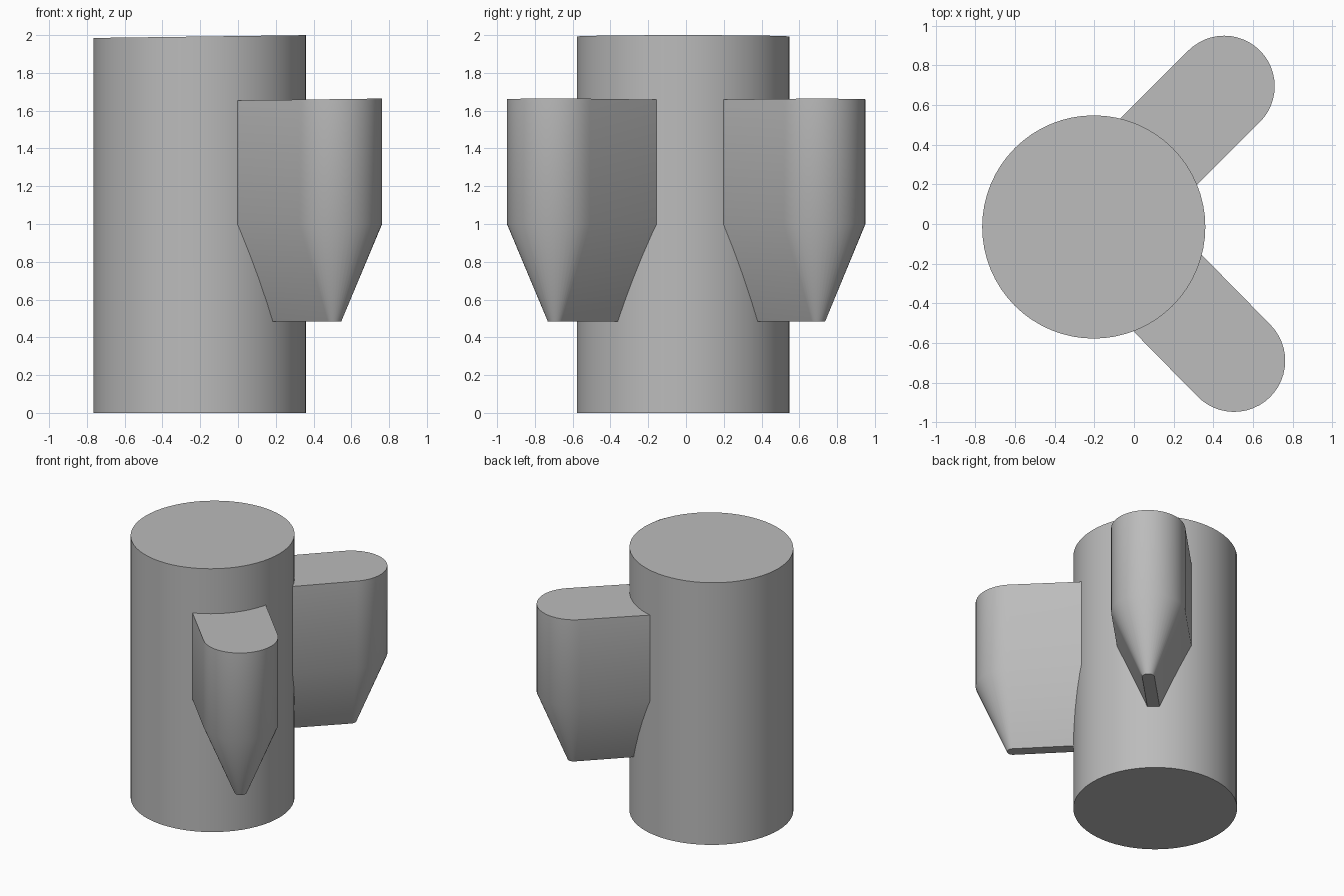
import bpy
import bmesh
import math
from mathutils import Vector

cube = bpy.data.objects.get("Cube")
if cube:
    bpy.data.objects.remove(cube, do_unlink=True)

grey = bpy.data.materials.new("plain grey")
grey.use_nodes = True
grey.diffuse_color = (0.5, 0.5, 0.5, 1)
grey.node_tree.nodes["Principled BSDF"].inputs["Base Color"].default_value = (0.5, 0.5, 0.5, 1)

CENTRE = Vector((-0.203, -0.015))
RADIUS = 0.563
TILT = 0.0133  # slight rise of the top faces towards +x


def loft(name, rings):
    """Skin a stack of matching closed rings and cap both ends."""
    bm = bmesh.new()
    loops = [[bm.verts.new(p) for p in ring] for ring in rings]
    for low, high in zip(loops, loops[1:]):
        for i in range(len(low)):
            j = (i + 1) % len(low)
            bm.faces.new((low[i], low[j], high[j], high[i]))
    bm.faces.new(loops[0][::-1])
    bm.faces.new(loops[-1])
    mesh = bpy.data.meshes.new(name)
    bm.to_mesh(mesh)
    bm.free()
    mesh.materials.append(grey)
    obj = bpy.data.objects.new(name, mesh)
    bpy.context.collection.objects.link(obj)
    bpy.ops.object.select_all(action="DESELECT")
    obj.select_set(True)
    bpy.context.view_layer.objects.active = obj
    bpy.ops.object.shade_smooth_by_angle(angle=math.radians(30))
    return obj


def ring_at(outline, z, tilt=0.0):
    return [(p.x, p.y, z + tilt * p.x) for p in outline]


def arc(centre, radius, start, sweep, steps):
    return [centre + radius * Vector((math.cos(start + sweep * i / steps),
                                      math.sin(start + sweep * i / steps)))
            for i in range(steps + 1)]


def fin_outline(tip, angle, radius):
    """Round-nosed outline whose flat end is buried in the column."""
    nose = arc(tip, radius, angle - math.pi / 2, math.pi, 24)
    back = Vector((math.cos(angle), math.sin(angle))) * 0.75
    return nose + [nose[-1] - back, nose[0] - back]


# Main column
circle = arc(CENTRE, RADIUS, 0, math.tau, 64)[:-1]
loft("column", [ring_at(circle, 0), ring_at(circle, 1.995, TILT)])

# Two side fins: tapered below, straight above
for name, tip, degrees, radius in (
        ("back_fin", Vector((0.455, 0.695)), 45, 0.255),
        ("front_fin", Vector((0.505, -0.69)), -45.5, 0.258)):
    angle = math.radians(degrees)
    wide = fin_outline(tip, angle, radius)
    narrow = fin_outline(tip, angle, 0.042)
    loft(name, [ring_at(narrow, 0.485), ring_at(wide, 1.0),
                ring_at(wide, 1.654, TILT)])
